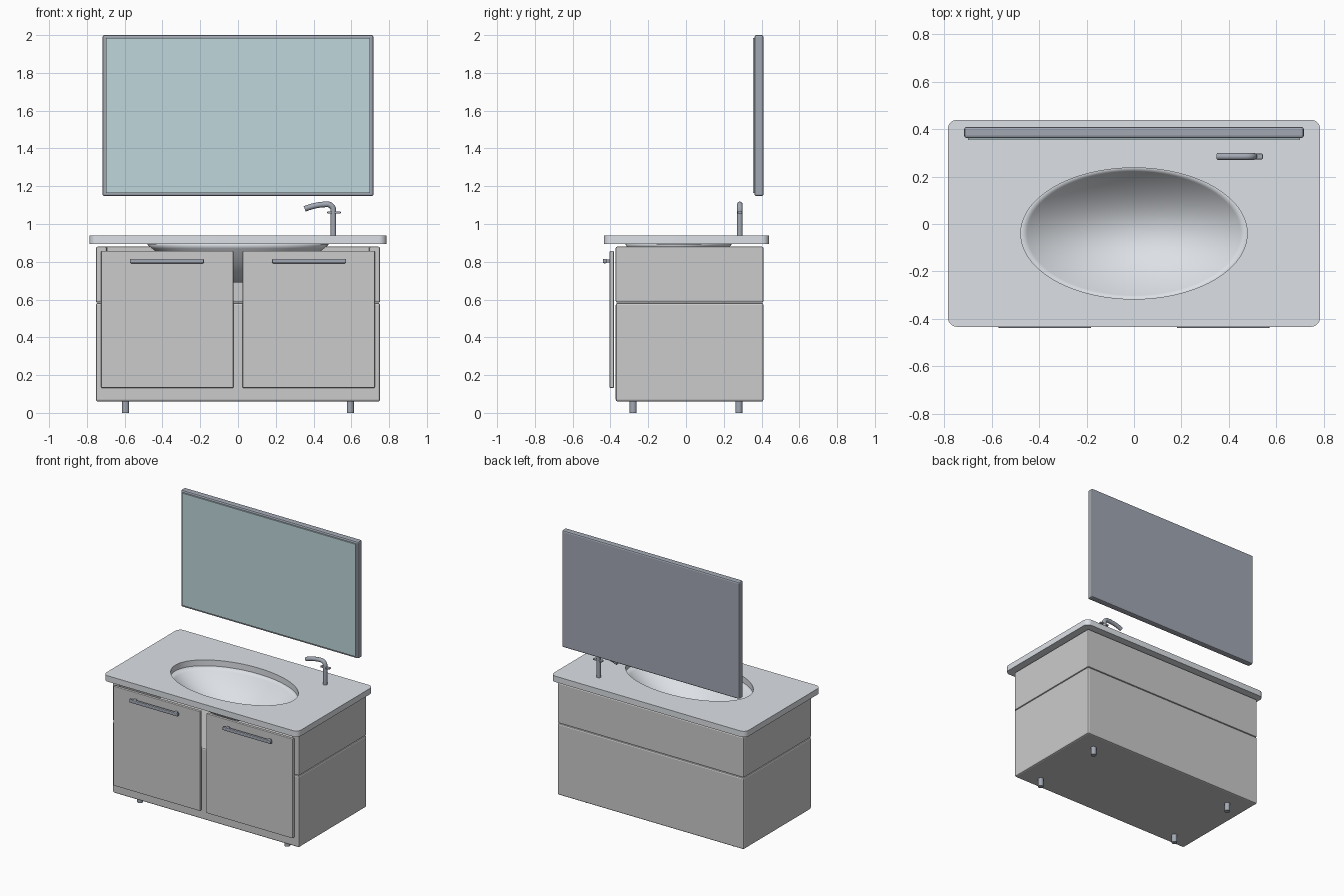
import bpy, bmesh
from math import pi, sin, cos
from mathutils import Matrix

if "Cube" in bpy.data.objects:
    bpy.data.objects.remove(bpy.data.objects["Cube"])


def material(name, rgb):
    m = bpy.data.materials.new(name)
    m.diffuse_color = (*rgb, 1)
    m.use_nodes = True
    m.node_tree.nodes["Principled BSDF"].inputs["Base Color"].default_value = m.diffuse_color
    return m


METAL = material("dark_metal", (0.36, 0.39, 0.45))
GLASS = material("mirror_glass", (0.52, 0.67, 0.70))
STONE = material("pale_stone", (0.72, 0.75, 0.79))


def finish(bm, name, mat=None, bevel=0.0, smooth=False):
    bmesh.ops.recalc_face_normals(bm, faces=bm.faces)
    me = bpy.data.meshes.new(name)
    bm.to_mesh(me)
    bm.free()
    ob = bpy.data.objects.new(name, me)
    bpy.context.collection.objects.link(ob)
    if mat:
        me.materials.append(mat)
    if bevel:
        mod = ob.modifiers.new("bevel", 'BEVEL')
        mod.width, mod.segments = bevel, 2
    if smooth:
        smooth_shade(ob)
    return ob


def smooth_shade(ob):
    bpy.ops.object.select_all(action='DESELECT')
    ob.select_set(True)
    bpy.context.view_layer.objects.active = ob
    bpy.ops.object.shade_smooth_by_angle(angle=0.6)


def add_box(bm, x, y, z):
    centre = [(a + b) / 2 for a, b in (x, y, z)]
    size = [abs(b - a) for a, b in (x, y, z)]
    return bmesh.ops.create_cube(bm, size=1, matrix=Matrix.Translation(centre) @ Matrix.Diagonal((*size, 1)))


def box(name, x, y, z, **kw):
    bm = bmesh.new()
    add_box(bm, x, y, z)
    return finish(bm, name, **kw)


def cylinder(name, x, y, z0, z1, r, **kw):
    bm = bmesh.new()
    bmesh.ops.create_cone(bm, cap_ends=True, segments=24, radius1=r, radius2=r, depth=z1 - z0,
                          matrix=Matrix.Translation((x, y, (z0 + z1) / 2)))
    return finish(bm, name, smooth=True, **kw)


def loop(bm, pts, z):
    vs = [bm.verts.new((x, y, z)) for x, y in pts]
    return vs, [bm.edges.new((vs[i - 1], vs[i])) for i in range(len(vs))]


def extrude_up(bm, h):
    geo = bmesh.ops.extrude_face_region(bm, geom=bm.faces[:])["geom"]
    bmesh.ops.translate(bm, vec=(0, 0, h), verts=[g for g in geo if isinstance(g, bmesh.types.BMVert)])


def ellipse(u, n=96):
    return [(0.478 * u * cos(2 * pi * i / n), -0.04 + 0.277 * u * sin(2 * pi * i / n)) for i in range(n)]


# Cabinet: closed lower box, open-fronted upper surround
box("lower_cabinet", (-0.752, 0.752), (-0.372, 0.41), (0.06, 0.582), bevel=0.01)
bm = bmesh.new()
u_profile = [(-0.752, -0.372), (-0.695, -0.372), (-0.695, 0.353), (0.695, 0.353),
             (0.695, -0.372), (0.752, -0.372), (0.752, 0.41), (-0.752, 0.41)]
bm.faces.new(loop(bm, u_profile, 0.584)[0])
extrude_up(bm, 0.296)
finish(bm, "upper_cabinet", bevel=0.008)

# Doors, handles and feet, mirrored left and right
for s, side in ((-1, "left"), (1, "right")):
    box(f"{side}_door", (s * 0.025, s * 0.724), (-0.404, -0.382), (0.132, 0.858), bevel=0.004)
    box(f"{side}_handle", (s * 0.18, s * 0.573), (-0.44, -0.42), (0.792, 0.816), mat=METAL, bevel=0.006)
    for i, px in enumerate((0.21, 0.543)):
        box(f"{side}_handle_post_{i + 1}", (s * px - 0.01, s * px + 0.01), (-0.424, -0.40),
            (0.796, 0.812), mat=METAL)
    for end, y in (("front", -0.28), ("back", 0.28)):
        cylinder(f"{side}_{end}_foot", s * 0.595, y, 0, 0.065, 0.019, mat=METAL)

# Countertop with rounded corners and an oval opening
bm = bmesh.new()
R = 0.04
corners = [(0.786 - R, 0.44 - R, 0), (-0.786 + R, 0.44 - R, 1),
           (-0.786 + R, -0.434 + R, 2), (0.786 - R, -0.434 + R, 3)]
outline = [(cx + R * cos((q + k / 8) * pi / 2), cy + R * sin((q + k / 8) * pi / 2))
           for cx, cy, q in corners for k in range(9)]
edges = loop(bm, outline, 0.895)[1] + loop(bm, ellipse(1), 0.895)[1]
bmesh.ops.triangle_fill(bm, use_beauty=True, use_dissolve=False, edges=edges)
extrude_up(bm, 0.043)
finish(bm, "countertop", mat=STONE, smooth=True)

# Basin: shallow oval bowl hanging below the opening
bm = bmesh.new()
rings = [loop(bm, ellipse(u), 0.895 - 0.2 * (1 - u * u))[1] for u in [1 - k / 18 for k in range(18)]]
for a, b in zip(rings, rings[1:]):
    bmesh.ops.bridge_loops(bm, edges=a + b)
bmesh.ops.contextual_create(bm, geom=rings[-1])
basin = finish(bm, "basin", mat=STONE)
if basin.data.polygons[0].normal.z < 0:
    basin.data.flip_normals()
mod = basin.modifiers.new("thickness", 'SOLIDIFY')
mod.thickness, mod.offset = 0.005, -1
smooth_shade(basin)

# Faucet: bent tube with a small cross lever
path = [(0.505, 0.93), (0.505, 1.0)]
path += [(0.473 + 0.032 * cos(k * pi / 16), 1.072 + 0.032 * sin(k * pi / 16)) for k in range(9)]
path += [(0.473 - 0.12 * k / 8, 1.104 - 0.024 * (k / 8) ** 2) for k in range(1, 9)]
curve = bpy.data.curves.new("faucet", 'CURVE')
curve.dimensions = '3D'
curve.bevel_depth, curve.bevel_resolution, curve.use_fill_caps = 0.015, 4, True
spline = curve.splines.new('POLY')
spline.points.add(len(path) - 1)
for p, (x, z) in zip(spline.points, path):
    p.co = (x, 0.285, z, 1)
curve.materials.append(METAL)
faucet = bpy.data.objects.new("faucet", curve)
bpy.context.collection.objects.link(faucet)
bpy.ops.object.select_all(action='DESELECT')
faucet.select_set(True)
bpy.context.view_layer.objects.active = faucet
bpy.ops.object.convert(target='MESH')
smooth_shade(bpy.context.view_layer.objects.active)
box("faucet_lever", (0.472, 0.544), (0.273, 0.297), (1.055, 1.067), mat=METAL, bevel=0.004)

# Wall mirror: dark backing frame with glass on its front
box("mirror_frame", (-0.717, 0.717), (0.363, 0.41), (1.147, 2.0), mat=METAL, bevel=0.01)
box("mirror_glass", (-0.7, 0.7), (0.354, 0.366), (1.164, 1.984), mat=GLASS)
